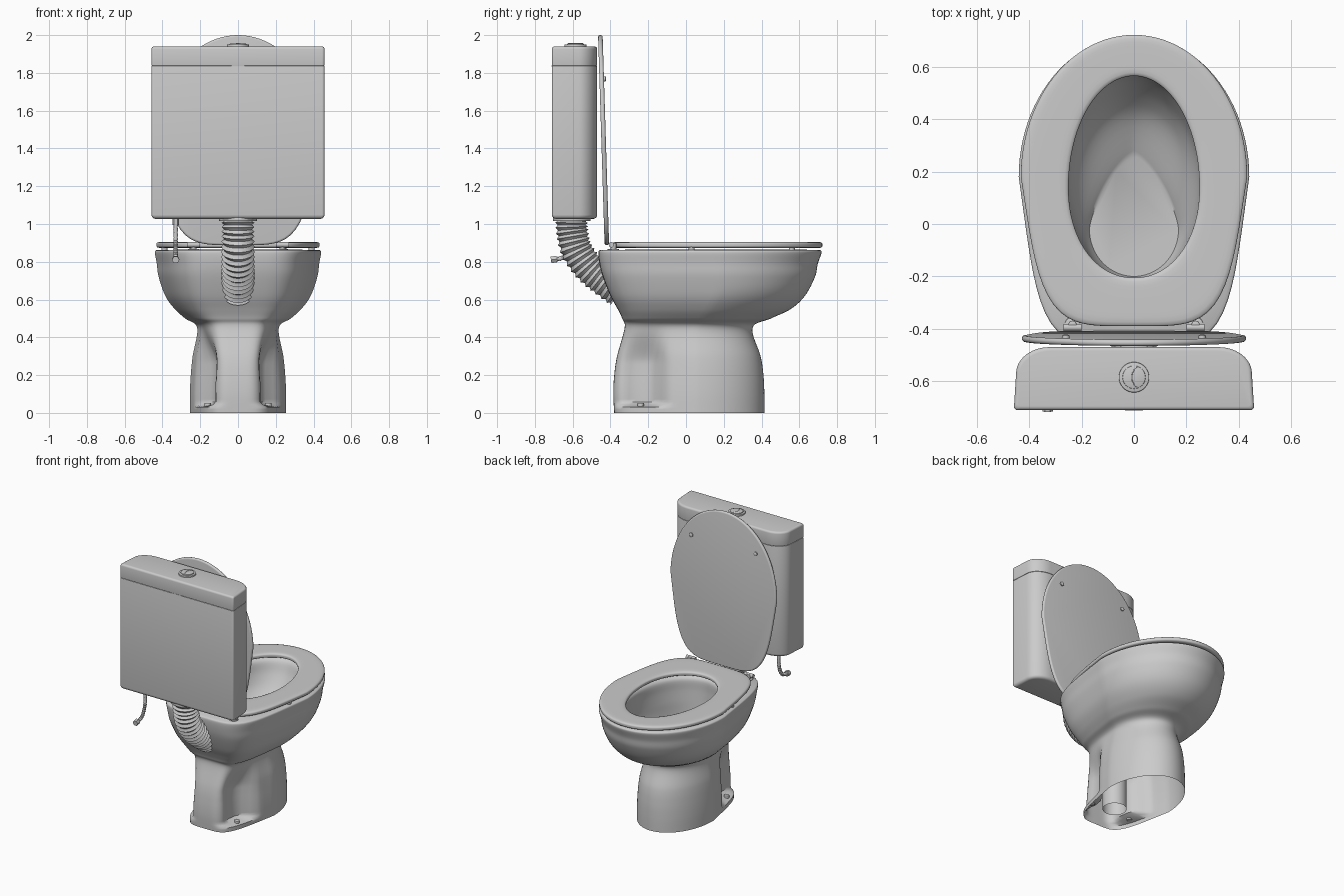
import bpy, bmesh
from math import sin, cos, pi, radians
from mathutils import Vector

if "Cube" in bpy.data.objects:
    bpy.data.objects.remove(bpy.data.objects["Cube"])

N = 96


def loft(name, rings, caps=True, cyclic=False, fix=True, angle=40):
    bm = bmesh.new()
    vs = [[bm.verts.new(p) for p in r] for r in rings]
    n = len(vs[0])
    for k in range(len(vs) if cyclic else len(vs) - 1):
        a, b = vs[k], vs[(k + 1) % len(vs)]
        for i in range(n):
            j = (i + 1) % n
            bm.faces.new((a[i], a[j], b[j], b[i]))
    if caps in (True, "end"):
        bm.faces.new(vs[-1])
    if caps is True:
        bm.faces.new(vs[0][::-1])
    if fix:
        bmesh.ops.recalc_face_normals(bm, faces=bm.faces[:])
    me = bpy.data.meshes.new(name)
    bm.to_mesh(me)
    bm.free()
    ob = bpy.data.objects.new(name, me)
    bpy.context.collection.objects.link(ob)
    bpy.ops.object.select_all(action='DESELECT')
    ob.select_set(True)
    bpy.context.view_layer.objects.active = ob
    bpy.ops.object.shade_smooth_by_angle(angle=radians(angle))
    return ob


def egg(w, yb, yf, yc, n=2, taper=0, nf=2):
    """Egg outline: round front half, squarer tapered back half."""
    pts = []
    for i in range(N):
        c, s = cos(2 * pi * i / N), sin(2 * pi * i / N)
        e = nf if s > 0 else n
        r = (abs(c) ** e + abs(s) ** e) ** (-1 / e)
        c, s = c * r, s * r
        if s > 0:
            pts.append((w * c, yc + (yf - yc) * s))
        else:
            pts.append((w * c * (1 + taper * s), yc + (yc - yb) * s))
    return pts


def spline(rows, sub):
    """Catmull-Rom through rows of any width."""
    out, last = [], len(rows) - 1
    for k in range(last):
        p = [rows[max(0, min(last, k + d))] for d in (-1, 0, 1, 2)]
        for q in range(sub):
            t = q / sub
            out.append([b + 0.5 * ((c - a) * t + (2 * a - 5 * b + 4 * c - d) * t * t
                                   + (3 * b - a - 3 * c + d) * t ** 3) for a, b, c, d in zip(*p)])
    return out + [list(rows[-1])]


def step(a, b, v):
    t = max(0, min(1, (v - a) / (b - a)))
    return t * t * (3 - 2 * t)


def rounded(lo, hi, r_lo, r_hi, k=4):
    """Height and inset pairs of a slab with rounded edges."""
    arc = [(1 - cos(pi / 2 * i / k), 1 - sin(pi / 2 * i / k)) for i in range(k + 1)]
    return ([(lo + r_lo * u, r_lo * v) for u, v in arc]
            + [(hi - r_hi * u, r_hi * v) for u, v in reversed(arc)])


def tube(name, path, radii, sides=20, caps=True):
    path = [Vector(p) for p in path]
    rings = []
    for k, p in enumerate(path):
        t = (path[min(k + 1, len(path) - 1)] - path[max(k - 1, 0)]).normalized()
        u = Vector((0, 1, 0)) if abs(t.x) > 0.9 else Vector((1, 0, 0))
        v = t.cross(u)
        r = radii[k % len(radii)]
        rings.append([p + (u * cos(2 * pi * i / sides) + v * sin(2 * pi * i / sides)) * r
                      for i in range(sides)])
    return loft(name, rings, caps)


def disc(name, x, y, lo, hi, r, sides=20, soft=.003):
    """Upright round piece with softened edges."""
    loft(name, [[(x + (r - i) * cos(2 * pi * a / sides), y + (r - i) * sin(2 * pi * a / sides), z)
                 for a in range(sides)] for z, i in rounded(lo, hi, soft, soft, 2)])


# Bowl and pedestal: z, half width, back y, front y
outside = [(0, .255, -.38, .415), (.1, .255, -.385, .415), (.2, .25, -.38, .41),
           (.3, .24, -.365, .395), (.45, .216, -.325, .352), (.5, .28, -.338, .45),
           (.55, .335, -.362, .555), (.62, .385, -.4, .63), (.72, .42, -.44, .683),
           (.79, .43, -.458, .698), (.85, .44, -.464, .718), (.863, .428, -.452, .706)]
inside = [(.864, .3, -.26, .61), (.84, .27, -.23, .58), (.76, .262, -.227, .545),
          (.66, .245, -.222, .48), (.58, .212, -.215, .4), (.505, .17, -.2, .26)]
rings = []
for z, w, yb, yf in spline(outside, 8):
    low = step(.03, .052, z) * (1 - step(.26, .48, z))
    ring = []
    for x, y in egg(w, yb, yf, .05 + .13 * step(.4, .68, z), 5, .32 - .12 * step(.2, .45, z)):
        # side recesses behind the pedestal
        pinch = (1 - step(-.2, -.08, y)) * (.2 + .22 * step(-.36, -.26, y))
        ring.append((x * (1 - pinch * low), y, z))
    rings.append(ring)
for z, w, yb, yf in spline(inside, 5):
    rings.append([(x, y, z) for x, y in egg(w, yb, yf, -.02 + .17 * step(.5, .7, z),
                                            nf=1.4 + .6 * step(.5, .62, z))])
loft("bowl", rings, caps="end", fix=False, angle=50)

# Outlet pipe inside the pedestal
tube("outlet", [(0, -.2, .45), (0, -.2, .04)], [.08], 32, caps=False)

# Seat ring: cushion section between the hole and the outer outline
outer = egg(.432, -.39, .722, .18, 4.5, .2)
inner = egg(.25, -.205, .565, .14, 2.1)
rings = []
for k in range(28):
    c, s = cos(2 * pi * k / 28), sin(2 * pi * k / 28)
    r = (c ** 4 + s ** 4) ** -.25
    f, z = .5 + .5 * c * abs(c) ** -.4 * r ** .6 if abs(c) > 1e-6 else .5, .889 + .017 * s * r
    rings.append([(a[0] + (b[0] - a[0]) * f, a[1] + (b[1] - a[1]) * f, z)
                  for a, b in zip(inner, outer)])
loft("seat", rings, caps=False, cyclic=True, angle=50)


# Raised lid, leaning back against the tank
def lid_point(x, v, d):
    return Vector((x, -.407 - .031 * (v + .39) - d, .888 + v + .39))


loft("lid", [[lid_point(x, v, d) for x, v in egg(.428 - i, -.39 + i, .722 - i, .18, 4.5, .2)]
             for d, i in rounded(0, .024, .011, .011)])

# Hinges, rubber buffers and floor bolts
for s, side in ((-1, "left"), (1, "right")):
    x = s * .235
    disc("hinge_base_" + side, x, -.385, .855, .868, .03)
    disc("hinge_post_" + side, x, -.385, .86, .9, .016)
    tube("hinge_barrel_" + side, [(x - .035, -.395, .89), (x + .035, -.395, .89)], [.014])
    a = lid_point(s * .26, .49, 0)
    tube("lid_buffer_" + side, [a + Vector((0, d, 0)) for d in (-.005, .008, .012)],
         [.014, .014, .008])
    disc("seat_buffer_side_" + side, s * .39, .03, .858, .882, .016)
    disc("seat_buffer_front_" + side, s * .24, .56, .858, .882, .016)
    disc("floor_bolt_" + side, s * .16, -.24, .03, .052, .018)


# Tank: flat back with tight corners, broadly rounded toward the seat
def tank_ring(z, inset):
    pts = []
    for q in range(4):
        hw, rx, ry = (.458, .013, .013) if q > 1 else (.45, .128, .1)
        cx = (hw - rx) * (1 if q in (0, 3) else -1)
        cy = -.71 + ry if q > 1 else -.47 - ry
        for k in range(13):
            a = pi / 2 * (q + k / 12)
            x, y = cx + rx * cos(a), cy + ry * sin(a)
            pts.append((x * (1 - inset / .458), -.59 + (y + .59) * (1 - inset / .12), z))
    return pts


loft("tank", [tank_ring(z, i) for z, i in rounded(1.027, 1.838, .022, .004)])
loft("tank_cover", [tank_ring(z, i) for z, i in rounded(1.838, 1.94, .003, .014)])
bpy.ops.mesh.primitive_cube_add(size=1, location=(0, -.708, 1.837))
notch = bpy.context.object
notch.name = "cover_notch"
notch.scale = (.07, .006, .006)

# Flush button: collar, plate and curved divider
disc("button_collar", 0, -.585, 1.93, 1.95, .058, 40)
disc("button", 0, -.585, 1.94, 1.956, .044, 40)
tube("button_divider", [(.02 - .028 * cos(a * pi / 12), -.585 + .04 * sin(a * pi / 12), 1.956)
                        for a in range(-5, 6)], [.002], 8)

# Corrugated flush pipe
curve = spline([(-.605, 1.03), (-.603, .96), (-.58, .865), (-.52, .775), (-.44, .705), (-.35, .64)], 14)
tube("flush_pipe", [(0, y, z) for y, z in curve], [.074, .079, .087, .079], 36)
disc("pipe_collar", 0, -.605, 1.015, 1.035, .1, 36)

# Water supply hose with end fittings
hose = spline([(-.6, 1.03), (-.6, .93), (-.612, .87), (-.645, .825), (-.7, .812)], 8)
tube("supply_hose", [(-.33, y, z) for y, z in hose], [.01, .013], 16)
tube("hose_nut_top", [(-.33, -.6, 1.03), (-.33, -.6, .995)], [.018], 6)
tube("hose_nut_end", [(-.33, -.685, .814), (-.33, -.715, .81)], [.02], 6)
